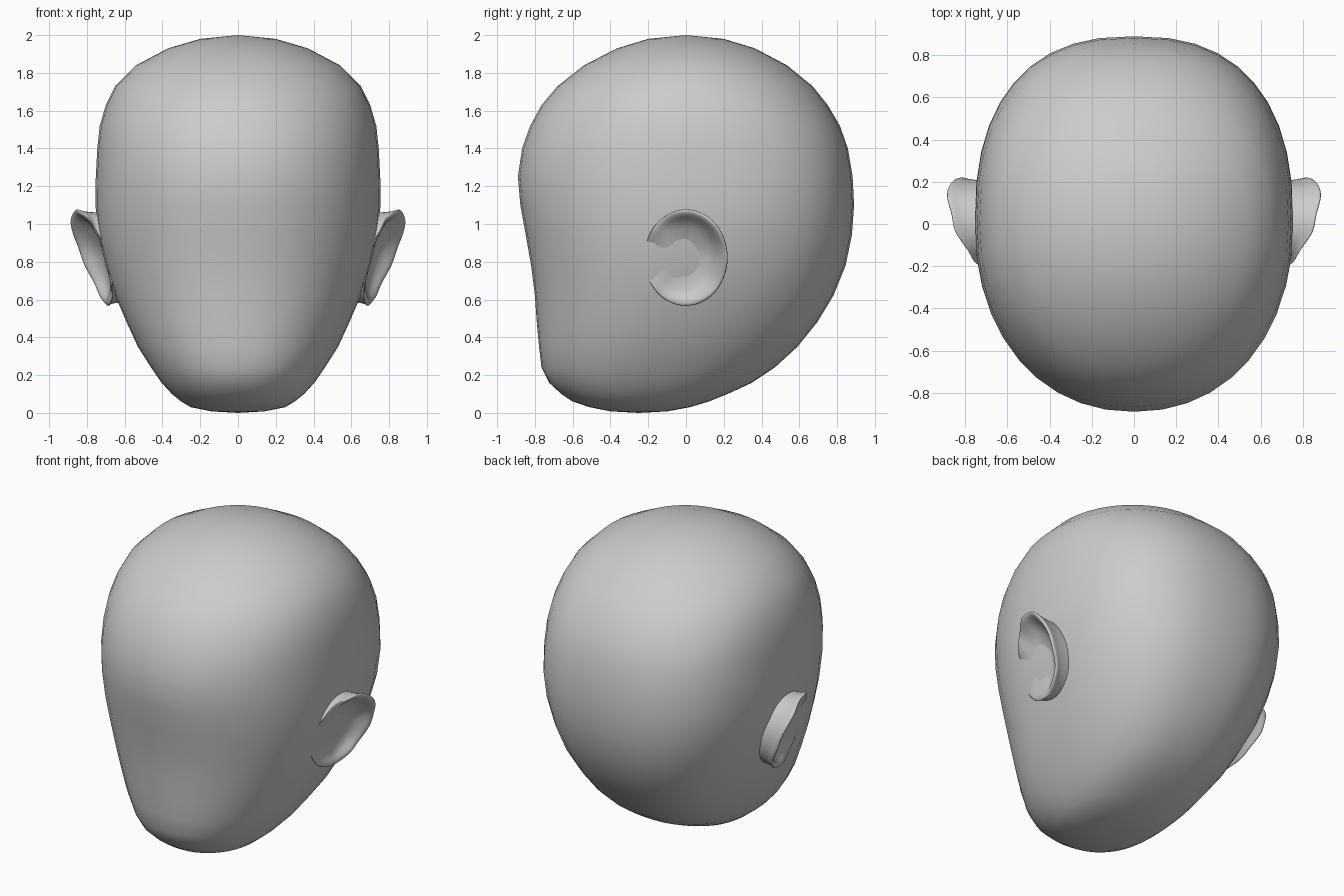
import bpy, bmesh, math

if "Cube" in bpy.data.objects:
    bpy.data.objects.remove(bpy.data.objects["Cube"])

# Head sections: height, half width, front y, back y, y of widest point
RINGS = [
    (0.008, 0.14, -0.40, -0.10, -0.25), (0.03, 0.25, -0.51, 0.02, -0.25),
    (0.06, 0.30, -0.60, 0.12, -0.25), (0.10, 0.35, -0.66, 0.22, -0.24),
    (0.16, 0.405, -0.725, 0.35, -0.22), (0.24, 0.46, -0.765, 0.47, -0.20),
    (0.35, 0.53, -0.778, 0.59, -0.16), (0.48, 0.59, -0.79, 0.695, -0.12),
    (0.62, 0.65, -0.80, 0.78, -0.08), (0.78, 0.70, -0.82, 0.845, -0.05),
    (0.94, 0.738, -0.848, 0.878, -0.02), (1.10, 0.755, -0.877, 0.89, 0),
    (1.25, 0.753, -0.89, 0.882, 0), (1.40, 0.745, -0.868, 0.857, 0),
    (1.52, 0.732, -0.825, 0.815, 0), (1.63, 0.70, -0.765, 0.75, 0),
    (1.73, 0.65, -0.68, 0.67, 0), (1.84, 0.54, -0.54, 0.535, 0),
    (1.93, 0.37, -0.365, 0.365, 0), (1.98, 0.20, -0.20, 0.20, 0)]
N = 40


def exponent(z, back):
    fade = max(0.0, min(1.0, (1.95 - z) / 0.6))
    return 2 + (0.45 if back else 0.15) * fade


def skin_x(y, z):
    """Side surface of the head at (y, z)."""
    for a, b in zip(RINGS, RINGS[1:]):
        if a[0] <= z <= b[0]:
            k = (z - a[0]) / (b[0] - a[0])
            _, w, f, r, c = [p + (q - p) * k for p, q in zip(a, b)]
            n = exponent(z, y > c)
            u = abs((y - c) / ((r if y > c else f) - c))
            return w * max(0.0, 1 - u ** n) ** (1 / n)


def loft(name, rings, caps):
    """Skin closed rings; caps are pole points for start and end, or None."""
    bm = bmesh.new()
    loops = [[bm.verts.new(p) for p in ring] for ring in rings]
    n = len(loops[0])
    for a, b in zip(loops, loops[1:]):
        for i in range(n):
            j = (i + 1) % n
            bm.faces.new((a[i], a[j], b[j], b[i]))
    for loop, cap in zip((loops[0], loops[-1]), caps):
        if cap:
            v = bm.verts.new(cap)
            for i in range(n):
                bm.faces.new((loop[i], loop[(i + 1) % n], v))
    bmesh.ops.recalc_face_normals(bm, faces=bm.faces)
    for f in bm.faces:
        f.smooth = True
    me = bpy.data.meshes.new(name)
    bm.to_mesh(me)
    bm.free()
    ob = bpy.data.objects.new(name, me)
    bpy.context.collection.objects.link(ob)
    return ob


# Head
head = []
for z, w, f, r, c in RINGS:
    ring = []
    for i in range(N):
        t = 2 * math.pi * i / N
        ct, st = math.cos(t), math.sin(t)
        e = 2 / exponent(z, st > 0)
        ring.append((math.copysign(abs(ct) ** e, ct) * w,
                     c + abs(st) ** e * ((r if st > 0 else f) - c), z))
    head.append(ring)
loft("head", head, ((0, -0.25, 0), (0, 0, 2)))

# Ear: a cupped rim that rises from the skin and fades out at the front
LIFT = [0.13, 0.145, 0.105, 0.035, -0.03, 0.012, 0.065, 0.095]  # every 45 degrees
PROFILE = [(0.93, -0.03, 0), (0.94, 0.0, 0.4), (0.97, 0.0, 0.75), (1.01, 0.0, 0.97),
           (0.97, 0.0, 1.04), (0.89, 0.0, 0.95), (0.80, 0.0, 0.6), (0.68, 0.0, 0.3),
           (0.5, -0.002, 0.1), (0.25, -0.01, 0)]


def lift(t):
    k = t / (math.pi / 4)
    i = int(k) % 8
    s = k - int(k)
    s = s * s * (3 - 2 * s)
    return LIFT[i] + (LIFT[(i + 1) % 8] - LIFT[i]) * s


ear = []
for s, off, rise in PROFILE:
    ring = []
    for i in range(N):
        t = 2 * math.pi * i / N
        y = 0.0 + 0.222 * s * math.cos(t)
        z = 0.822 + 0.257 * s * math.sin(t)
        ring.append((skin_x(y, z) + off + rise * lift(t), y, z))
    ear.append(ring)
ears = loft("ears", ear, (None, (skin_x(0, 0.822) - 0.012, 0, 0.822)))
ears.modifiers.new("mirror", 'MIRROR').use_mirror_merge = False
sub = ears.modifiers.new("smooth", 'SUBSURF')
sub.levels = sub.render_levels = 1
